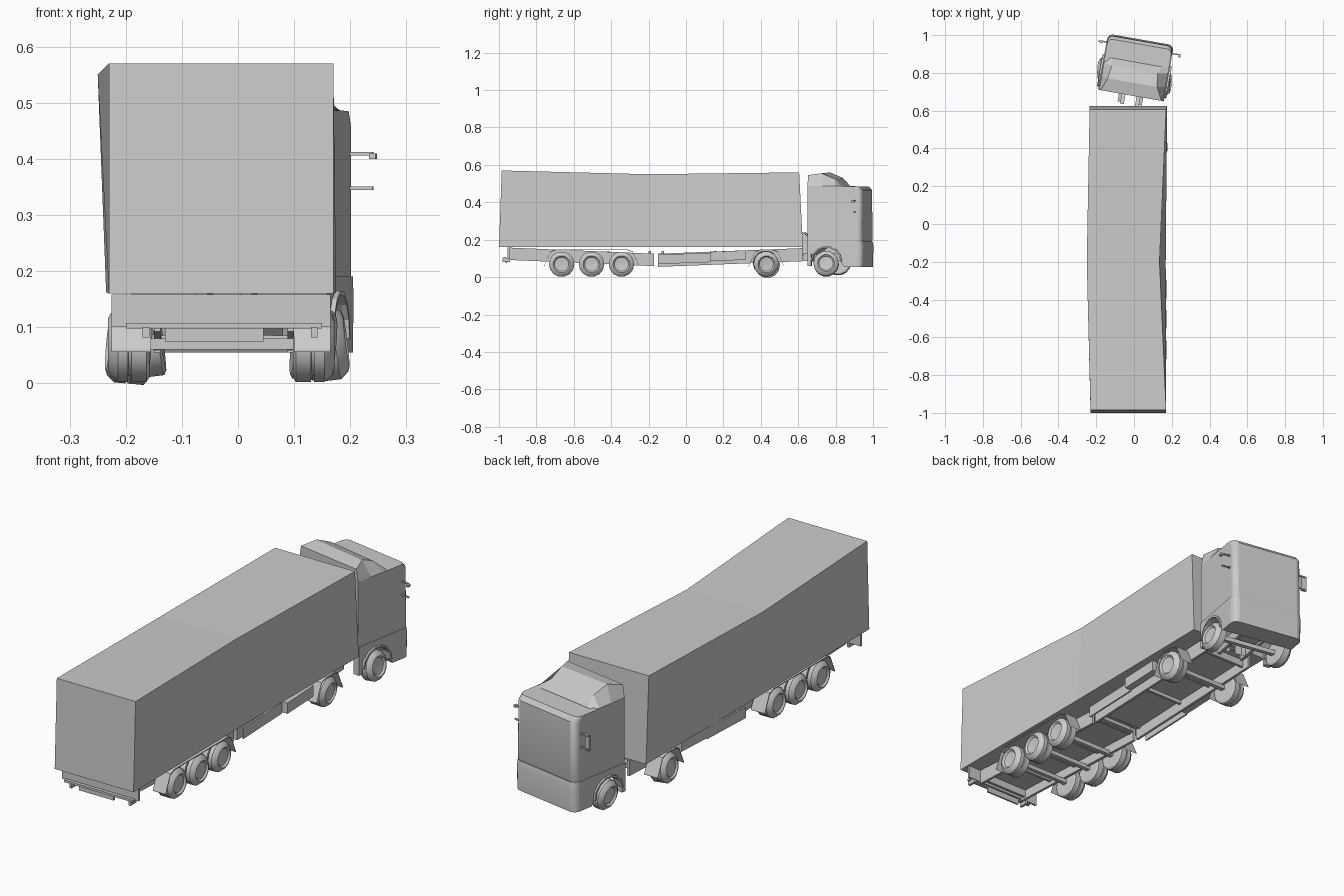
import bpy, math
from mathutils import Matrix, Vector

cube = bpy.data.objects.get("Cube")
if cube:
    bpy.data.objects.remove(cube)

grey = bpy.data.materials.new("plain_grey")
grey.use_nodes = True
grey.diffuse_color = (0.6, 0.6, 0.6, 1)
grey.node_tree.nodes["Principled BSDF"].inputs["Base Color"].default_value = (0.6, 0.6, 0.6, 1)


def make(name, verts, faces, matrix=None, smooth=False, bevel=0):
    mesh = bpy.data.meshes.new(name)
    mesh.from_pydata([tuple(v) for v in verts], [], faces)
    mesh.materials.append(grey)
    obj = bpy.data.objects.new(name, mesh)
    bpy.context.collection.objects.link(obj)
    if matrix:
        obj.matrix_world = matrix
    if bevel:
        mod = obj.modifiers.new("rounding", 'BEVEL')
        mod.width, mod.segments, mod.limit_method = bevel, 4, 'WEIGHT'
        weight = mesh.attributes.new("bevel_weight_edge", 'FLOAT', 'EDGE')
        front = max(v.co.y for v in mesh.vertices) - 0.02
        for e in mesh.edges:
            a, b = (mesh.vertices[i].co for i in e.vertices)
            if min(a.y, b.y) > front and abs(a.x - b.x) < 0.02:
                weight.data[e.index].value = 1
    if smooth:
        bpy.ops.object.select_all(action='DESELECT')
        obj.select_set(True)
        bpy.context.view_layer.objects.active = obj
        bpy.ops.object.shade_smooth_by_angle(angle=math.radians(32))
    return obj


def loft(name, rings, matrix=None, caps=True, **kw):
    """Skin a list of closed rings with equal point counts."""
    n = len(rings[0])
    faces = [(r * n + i, r * n + (i + 1) % n, (r + 1) * n + (i + 1) % n, (r + 1) * n + i)
             for r in range(len(rings) - 1) for i in range(n)]
    if caps:
        faces += [tuple(reversed(range(n))), tuple(range((len(rings) - 1) * n, len(rings) * n))]
    return make(name, [p for ring in rings for p in ring], faces, matrix, **kw)


def box(name, x, y, z, matrix=None, lift=0, skew=0):
    """Box from ranges; lift raises the far end, skew slides it sideways."""
    rings = []
    for yy, dz, dx in ((y[0], 0, 0), (y[1], lift, skew)):
        rings.append([(x[0] + dx, yy, z[0] + dz), (x[0] + dx, yy, z[1] + dz),
                      (x[1] + dx, yy, z[1] + dz), (x[1] + dx, yy, z[0] + dz)])
    return loft(name, rings, matrix)


def prism(name, profile, x0, x1, matrix=None, **kw):
    return loft(name, [[(x, y, z) for y, z in profile] for x in (x0, x1)], matrix, **kw)


def wheel(name, centre, side, width, turn=0, tilt=0, parent=None, dual=True):
    """Lathe a low-poly wheel whose outer face points along side * x."""
    w, r = width, 0.068
    prof = [(-w, 0.035), (-w, r - 0.008), (-w + 0.005, r)]
    if dual:
        prof += [(-w * 0.54, r), (-w * 0.53, r - 0.012), (-w * 0.47, r - 0.012), (-w * 0.46, r)]
    prof += [(-0.014, r), (0, r - 0.012), (0.004, r - 0.022), (-0.004, r - 0.03), (-0.007, 0.012)]
    rings = [[(side * x, q * math.cos(a), q * math.sin(a))
              for a in (math.tau * i / 14 for i in range(14))] for x, q in prof]
    m = Matrix.Translation(Vector(centre)) @ Matrix.Rotation(math.radians(turn), 4, 'Z') \
        @ Matrix.Rotation(math.radians(tilt), 4, 'Y')
    return loft(name, rings, (parent @ m) if parent else m, smooth=True)


def mudguard(name, x0, x1, y0, y1, matrix=None):
    """Thin bent sheet sitting over one or more wheels."""
    path = [(y0 - 0.095, 0.06), (y0 - 0.06, 0.138), (y0 - 0.03, 0.148),
            (y1 + 0.03, 0.148), (y1 + 0.06, 0.138), (y1 + 0.095, 0.06)]
    inner = [(y, z - 0.004) for y, z in reversed(path)]
    prism(name, path + inner, x0, x1, matrix)


# Trailer body, bent at the middle
def section(yb, yt, xs, zb, zt):
    bl, br, tl, tr = xs
    return [(bl, yb, zb), (tl, yt, zt), (tr, yt, zt), (br, yb, zb)]


loft("trailer_body", [
    section(-1.0, -0.985, (-0.23, 0.17, -0.23, 0.17), 0.16, 0.57),
    section(-0.2, -0.2, (-0.235, 0.168, -0.25, 0.135), 0.162, 0.55),
    section(0.625, 0.605, (-0.235, 0.175, -0.235, 0.17), 0.162, 0.56)])

# Broken trailer chassis
for i, x in enumerate((-0.15, 0.088)):
    box(f"rear_chassis_rail_{i}", (x, x + 0.012), (-0.95, -0.17), (0.092, 0.158), lift=-0.033)
    box(f"front_chassis_rail_{i}", (x, x + 0.012), (-0.15, 0.625), (0.055, 0.125), lift=0.03)
box("rear_chassis_pan", (-0.14, 0.09), (-0.95, -0.17), (0.135, 0.14), lift=-0.033)
box("front_chassis_pan", (-0.14, 0.09), (-0.15, 0.625), (0.105, 0.11), lift=0.03)
for i, y in enumerate((-0.93, -0.75, -0.58, -0.42, -0.2, -0.13, 0.15, 0.35, 0.58)):
    box(f"cross_member_{i}", (-0.14, 0.09), (y, y + 0.012), (0.1, 0.14))
for side, x in (("right", -0.2), ("left", 0.125)):
    box(f"{side}_storage_box", (x, x + 0.035), (0.13, 0.32), (0.085, 0.135), lift=0.008)
    box(f"{side}_side_skirt", (x, x + 0.008), (-0.15, 0.13), (0.07, 0.12), lift=0.01)

# Rear bumper
box("rear_panel", (-0.225, 0.165), (-0.955, -0.945), (0.1, 0.158))
box("bumper_bar", (-0.2, 0.15), (-0.975, -0.96), (0.098, 0.108))
box("bumper_plate", (-0.13, 0.045), (-0.965, -0.957), (0.075, 0.1))
for i, x in enumerate((-0.17, 0.13)):
    box(f"bumper_bracket_{i}", (x, x + 0.012), (-0.98, -0.94), (0.082, 0.1))

# Trailer wheels, axles and mudguards
for i, y in enumerate((-0.665, -0.505, -0.345, 0.43)):
    turn, tilt = (4, 5) if i == 3 else (0, 0)
    wheel(f"right_trailer_wheel_{i}", (-0.228, y, 0.069), -1, 0.07, turn, tilt)
    wheel(f"left_trailer_wheel_{i}", (0.168, y, 0.069), 1, 0.07, turn, tilt)
    box(f"trailer_axle_{i}", (-0.2, 0.14), (y - 0.01, y + 0.01), (0.06, 0.08))
for label, y0, y1 in (("rear", -0.665, -0.345), ("front", 0.43, 0.43)):
    mudguard(f"{label}_right_mudguard", -0.225, -0.155, y0, y1)
    mudguard(f"{label}_left_mudguard", 0.1, 0.165, y0, y1)

# Cab, swung sideways from the trailer
cab = Matrix.Translation((0.01, 0.826, 0)) @ Matrix.Rotation(math.radians(-10), 4, 'Z')
W, L = 0.173, 0.148
arch = [(-0.045 + 0.078 * math.cos(a), 0.08 + 0.078 * math.sin(a))
        for a in (math.radians(d) for d in range(0, 151, 25))]
upper = [(L - 0.004, 0.188), (L, 0.2), (L - 0.003, 0.465), (L - 0.02, 0.485),
         (-L, 0.488), (-L, 0.188)]
prism("cab_body", upper, -W, W, cab, smooth=True, bevel=0.025)
lower = [(0.05, 0.055), (L + 0.002, 0.055), (L + 0.005, 0.165), (L, 0.19), (-L, 0.19), (-L, 0.13)]
prism("cab_lower_body", lower + arch[::-1], -W - 0.004, W + 0.004, cab, smooth=True, bevel=0.03)

# Roof fairing with sloped front and sides
loft("roof_fairing", [
    [(-W, -L, 0.485), (-W + 0.01, -L, 0.545), (W - 0.01, -L, 0.545), (W, -L, 0.485)],
    [(-W, -0.07, 0.485), (-W + 0.035, -0.08, 0.56), (W - 0.045, -0.08, 0.555), (W, -0.07, 0.485)],
    [(-W, 0.0, 0.485), (-W + 0.045, -0.01, 0.53), (W - 0.055, -0.01, 0.525), (W, 0.0, 0.485)],
    [(-W, 0.03, 0.484), (-W + 0.04, 0.03, 0.487), (W - 0.04, 0.03, 0.487), (W, 0.03, 0.484)]], cab)

# Cab wheels, wheel arches and mirrors on both sides
rim = [(-0.045 + r * math.cos(a), 0.08 + r * math.sin(a)) for r, order in ((0.086, 1), (0.078, -1))
       for a in [math.radians(d) for d in range(0, 176, 25)][::order]]
for side, s in (("right", -1), ("left", 1)):
    wheel(f"{side}_cab_wheel", (s * 0.19, -0.045, 0.075), s, 0.05, 8, -7, cab, dual=False)
    prism(f"{side}_wheel_arch", rim, s * 0.14, s * 0.186, cab)
    box(f"{side}_rear_fender", sorted((s * 0.145, s * 0.177)), (-L, -0.128), (0.06, 0.15), cab)
    box(f"{side}_mirror_arm", sorted((s * 0.17, s * 0.215)), (0.105, 0.112), (0.406, 0.412), cab)
    box(f"{side}_mirror_foot", sorted((s * 0.17, s * 0.215)), (0.105, 0.112), (0.345, 0.351), cab)
    box(f"{side}_mirror", sorted((s * 0.195, s * 0.22)), (0.1, 0.108), (0.34, 0.412), cab) \
        if s < 0 else box("left_mirror_tip", (0.21, 0.222), (0.095, 0.112), (0.4, 0.41), cab)
    box(f"{side}_tractor_rail", sorted((s * 0.05, s * 0.065)), (-0.19, 0.1), (0.085, 0.13), cab)
    box(f"{side}_coupling_strut", sorted((s * 0.03, s * 0.05)), (-0.2, -0.14), (0.12, 0.24), cab, lift=-0.04)
box("cab_axle", (-0.17, 0.17), (-0.055, -0.035), (0.065, 0.085), cab)
box("engine_block", (-0.045, 0.045), (-0.08, 0.06), (0.09, 0.16), cab)
box("cab_cross_member", (-0.15, 0.15), (0.065, 0.08), (0.06, 0.08), cab)
